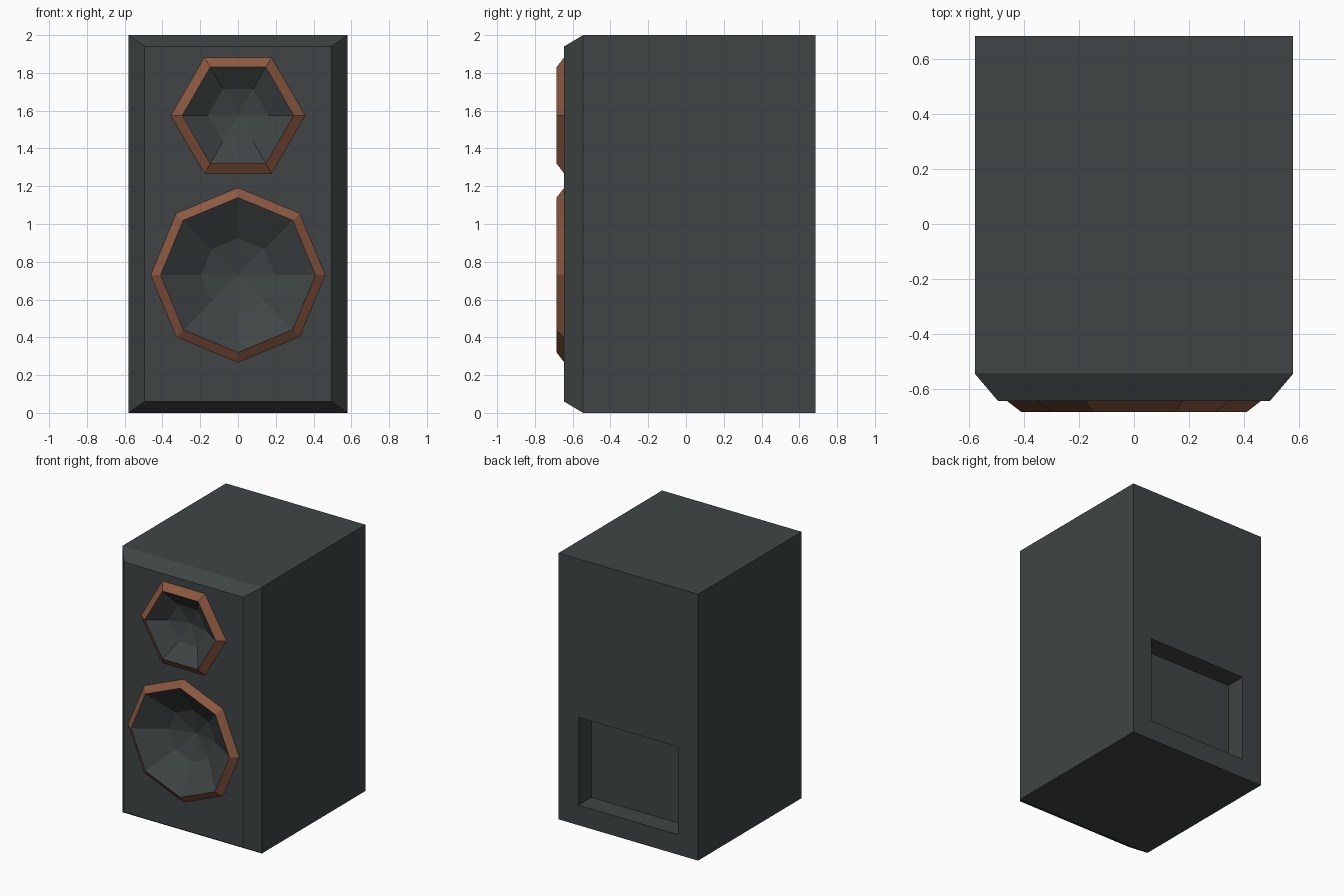
import bpy, bmesh, math

if "Cube" in bpy.data.objects:
    bpy.data.objects.remove(bpy.data.objects["Cube"])


def material(name, rgb):
    m = bpy.data.materials.new(name)
    m.diffuse_color = (*rgb, 1)
    m.use_nodes = True
    m.node_tree.nodes["Principled BSDF"].inputs["Base Color"].default_value = m.diffuse_color
    return m


CHARCOAL = material("charcoal", (0.050, 0.060, 0.059))
COPPER = material("copper", (0.270, 0.100, 0.052))

FRONT, LIP = -0.645, -0.685


def finish(name, bm, mats):
    mesh = bpy.data.meshes.new(name)
    bm.to_mesh(mesh)
    bm.free()
    for m in mats:
        mesh.materials.append(m)
    obj = bpy.data.objects.new(name, mesh)
    bpy.context.collection.objects.link(obj)
    return obj


def loft(name, rings, mats):
    """Closed solid through rings of points with equal counts."""
    bm = bmesh.new()
    loops = [[bm.verts.new(p) for p in ring] for ring in rings]
    n = len(loops[0])
    for a, b in zip(loops, loops[1:]):
        for i in range(n):
            j = (i + 1) % n
            bm.faces.new((a[i], a[j], b[j], b[i]))
    bm.faces.new(loops[0])
    bm.faces.new(loops[-1])
    bmesh.ops.recalc_face_normals(bm, faces=bm.faces)
    return finish(name, bm, mats)


def rect(hx, z0, z1, y):
    return [(-hx, y, z0), (hx, y, z0), (hx, y, z1), (-hx, y, z1)]


def polygon(n, r, y, z):
    return [(r * math.cos(math.tau * i / n), y, z + r * math.sin(math.tau * i / n))
            for i in range(n)]


def cut(target, cutter):
    mod = target.modifiers.new("cut", 'BOOLEAN')
    mod.operation, mod.solver, mod.object = 'DIFFERENCE', 'EXACT', cutter
    bpy.context.view_layer.objects.active = target
    bpy.ops.object.modifier_apply(modifier=mod.name)
    bpy.data.objects.remove(cutter)


def driver(name, n, z, profile):
    """Sloped copper rim (first band) and faceted bowl closing at an apex."""
    bm = bmesh.new()
    loops = [[bm.verts.new(p) for p in polygon(n, r, y, z)] for r, y in profile[:-1]]
    apex = bm.verts.new((0, profile[-1][1], z))
    for k, (a, b) in enumerate(zip(loops, loops[1:])):
        for i in range(n):
            j = (i + 1) % n
            f = bm.faces.new((a[i], a[j], b[j], b[i]))
            f.material_index = 0 if k == 0 else 1
    for i in range(n):
        f = bm.faces.new((loops[-1][i], loops[-1][(i + 1) % n], apex))
        f.material_index = 1
    return finish(name, bm, [COPPER, CHARCOAL])


# Cabinet with bevelled front edges
cabinet = loft("cabinet", [rect(0.495, 0.06, 1.94, FRONT),
                           rect(0.58, 0, 2, -0.545),
                           rect(0.58, 0, 2, 0.685)], [CHARCOAL])

# Recessed connector panel in the back
cut(cabinet, loft("panel_cutter", [rect(0.415, 0.15, 0.81, 0.53),
                                   rect(0.415, 0.15, 0.81, 0.8)], [CHARCOAL]))

# Drivers: sides, centre height, (radius, y) profile from rim to apex
drivers = [
    ("tweeter", 6, 1.575, [(0.355, FRONT), (0.295, LIP), (0.16, LIP + 0.09), (0, LIP + 0.13)]),
    ("woofer", 8, 0.73, [(0.462, FRONT), (0.41, LIP), (0.195, LIP + 0.14), (0, LIP + 0.19)]),
]
for name, n, z, profile in drivers:
    hole = profile[0][0] - 0.015
    cut(cabinet, loft(name + "_cutter", [polygon(n, hole, -0.8, z),
                                         polygon(n, hole, -0.42, z)], [CHARCOAL]))
    driver(name, n, z, profile)
